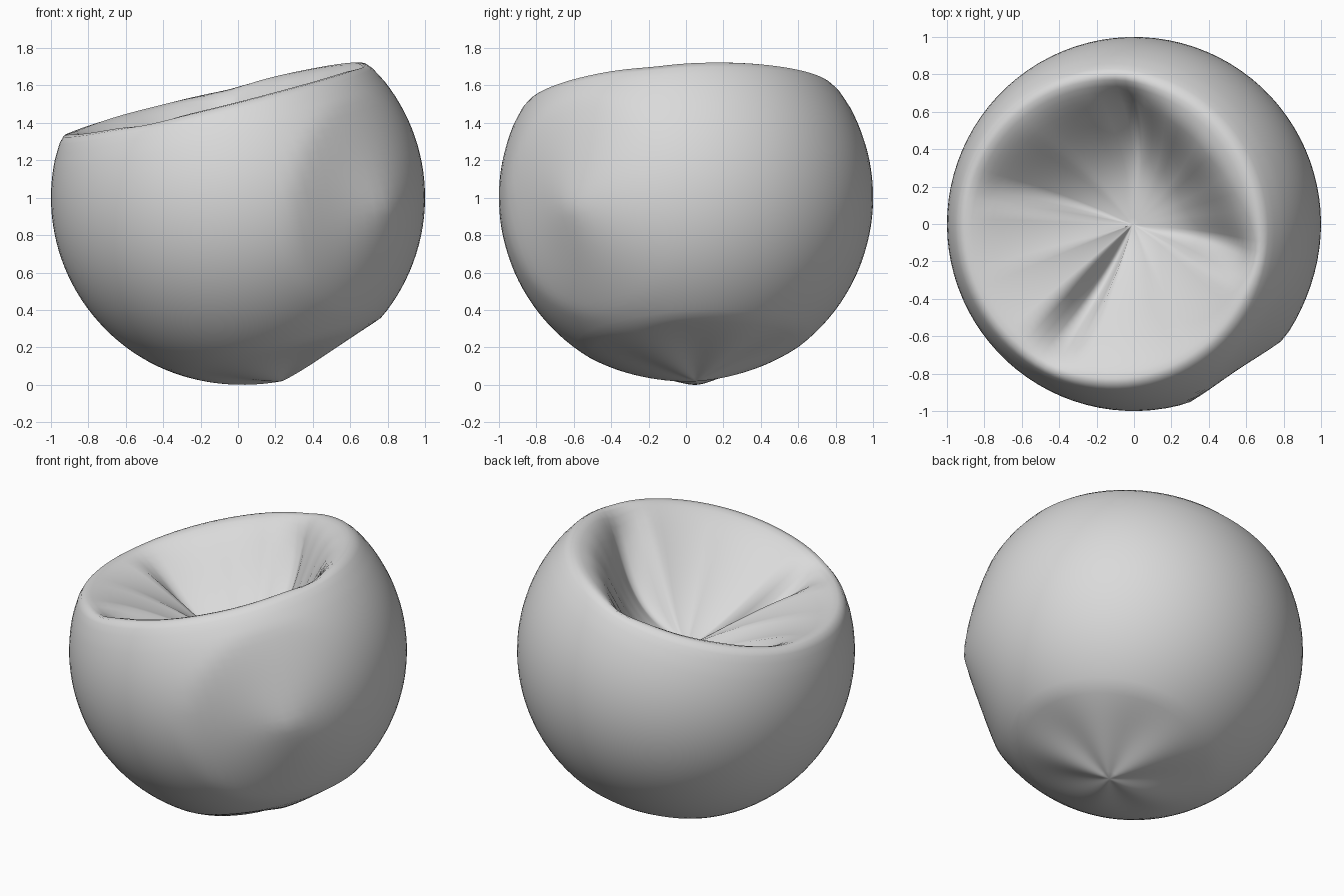
import bpy, bmesh
from math import sin, cos, atan2, acos, degrees, pi, tau
from mathutils import Vector

cube = bpy.data.objects.get("Cube")
if cube:
    bpy.data.objects.remove(cube)

SEGS, PIT_RINGS, SHELL_RINGS = 90, 24, 44
UP = Vector((-0.24, -0.055, 1)).normalized()      # axis of the tilted rim
TILT = Vector((0, 0, 1)).rotation_difference(UP)
RIM_H, PIT_DEPTH = 0.55, 0.52
RIM_ANGLE = acos(RIM_H)
RIM_R = sin(RIM_ANGLE)

# Sunken wall by angle: (degrees, steepness, roundness of the rolled rim)
FOLDS = [(-9, 3.4, 1.4), (5, 3.2, 2.4), (20, 3.2, 3.3), (40, 3.2, 3.8),
         (60, 3.3, 3.3), (76, 3.6, 2.3), (84, 4.0, 1.5), (100, 2.9, 1.9),
         (130, 2.6, 2.1), (160, 2.9, 1.7), (172, 1.4, 1.5), (200, 1.0, 1.5),
         (230, 1.1, 1.5), (244, 2.9, 1.4), (256, 1.6, 1.5), (300, 1.5, 1.6),
         (335, 1.7, 1.6), (351, 3.4, 1.4)]


def pit_height(angle, rho):
    deg = (degrees(angle) + 9) % 360 - 9
    for (a, p, q), (b, p2, q2) in zip(FOLDS, FOLDS[1:]):
        if deg <= b:
            break
    t = (deg - a) / (b - a)
    p, q = p + (p2 - p) * t, q + (q2 - q) * t
    return RIM_H - PIT_DEPTH * (1 - rho ** p) ** q


def pinch(co, centre, lean, reach, depth, base, bias, fold):
    """Gather the shell around a small knot, sunken most towards lean."""
    c = Vector(centre).normalized()
    angle = co.angle(c)
    if angle >= reach:
        return co
    side = Vector(lean) - c * c.dot(Vector(lean))
    side.normalize()
    phi = atan2(co.dot(c.cross(side)), co.dot(side))
    weight = base + bias * cos(phi) + fold * cos(5 * phi)
    knot = 0.012 * (1 - angle / reach) ** 3
    return co * (1 + knot - depth * weight * sin(pi * angle / reach))


def ring(bm, radius, height):
    """One loop of vertices around the tilted axis; height depends on angle."""
    angles = [tau * i / SEGS for i in range(SEGS)]
    return [bm.verts.new(TILT @ Vector((radius * cos(a), radius * sin(a), height(a))))
            for a in angles]


bm = bmesh.new()
rings = []

# Sunken top, from the centre out to the rim
pit_tip = bm.verts.new(UP * (RIM_H - PIT_DEPTH))
for k in range(1, PIT_RINGS):
    rho = k / PIT_RINGS
    rings.append(ring(bm, RIM_R * rho, lambda a: pit_height(a, rho)))

# Round shell, from the rim down to the base
for k in range(SHELL_RINGS):
    polar = RIM_ANGLE + (pi - RIM_ANGLE) * k / SHELL_RINGS
    rings.append(ring(bm, sin(polar), lambda a: cos(polar)))
base_tip = bm.verts.new(-UP)

for i in range(SEGS):
    j = (i + 1) % SEGS
    bm.faces.new((pit_tip, rings[0][i], rings[0][j]))
    for low, high in zip(rings, rings[1:]):
        bm.faces.new((low[i], high[i], high[j], low[j]))
    bm.faces.new((base_tip, rings[-1][j], rings[-1][i]))

# Round over the rim
crest = [v for r in rings[PIT_RINGS - 4:PIT_RINGS + 2] for v in r]
for _ in range(3):
    bmesh.ops.smooth_vert(bm, verts=crest, factor=0.5, use_axis_x=True,
                          use_axis_y=True, use_axis_z=True)

# Gathered knots at the base and on the side
for v in [base_tip] + [v for r in rings[PIT_RINGS:] for v in r]:
    v.co = pinch(v.co, -UP, (1, 0, 0), 0.64, 0.042, 0.65, 0.4, 0.25)
    v.co = pinch(v.co, (0.79, -0.61, -0.05), (0.3, -0.95, 0), 0.62, 0.045, 0.5, 0.5, 0)

lowest = min(v.co.z for v in bm.verts)
for v in bm.verts:
    v.co.z -= lowest
bmesh.ops.recalc_face_normals(bm, faces=bm.faces)

mesh = bpy.data.meshes.new("deflated_ball")
bm.to_mesh(mesh)
bm.free()
mesh.shade_smooth()
ball = bpy.data.objects.new("deflated_ball", mesh)
bpy.context.collection.objects.link(ball)

# Plain grey surface
grey = bpy.data.materials.new("light_grey")
grey.use_nodes = True
colour = (0.7, 0.7, 0.7, 1)
grey.diffuse_color = colour
grey.node_tree.nodes["Principled BSDF"].inputs["Base Color"].default_value = colour
mesh.materials.append(grey)
